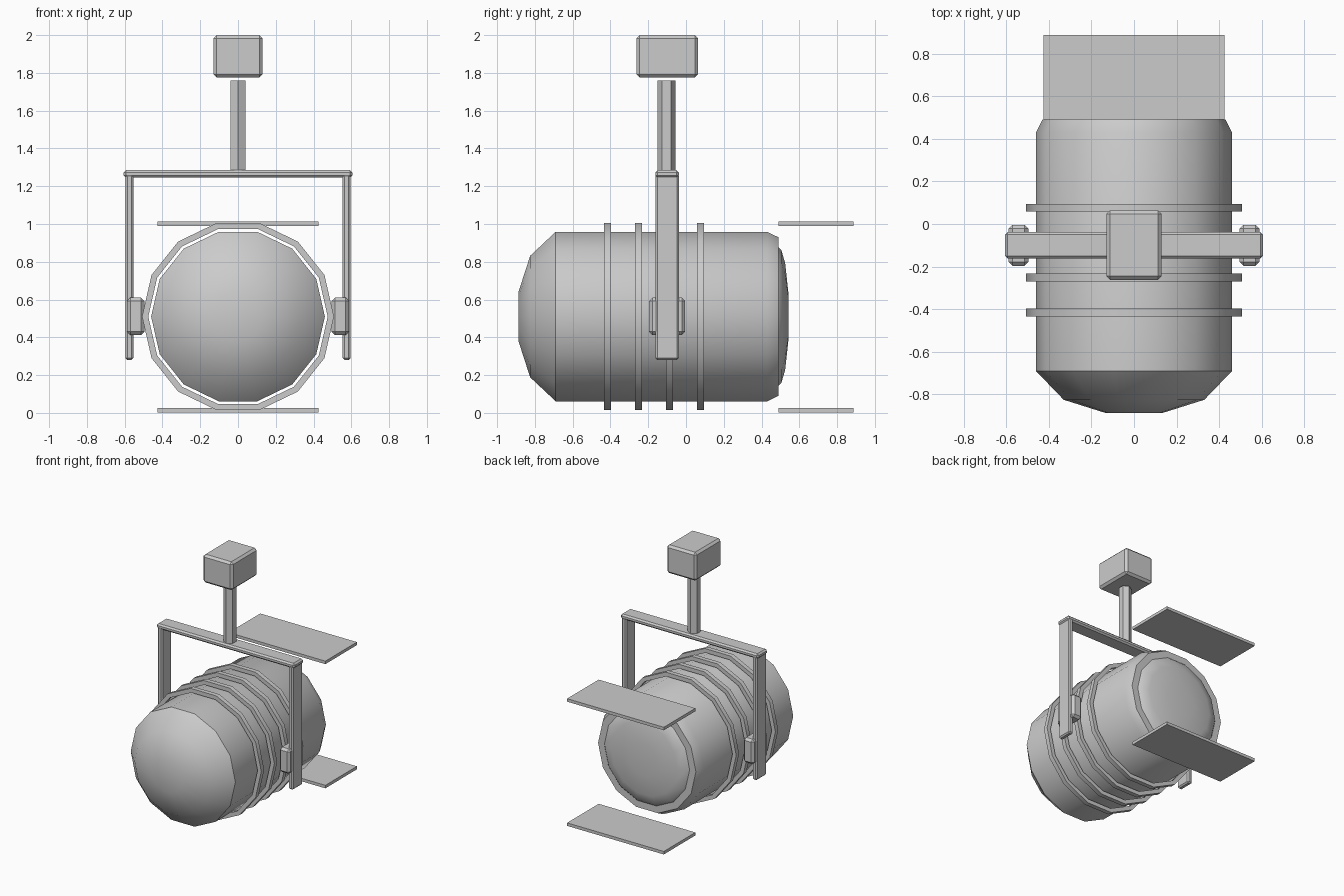
import bpy, bmesh, math

if "Cube" in bpy.data.objects:
    bpy.data.objects.remove(bpy.data.objects["Cube"])

SIDES = 14          # facets around the lamp axis
AXIS_Z = 0.51       # height of the lamp axis
YOKE_Y = -0.1       # depth position of the yoke


def finish(name, bm, smooth=False):
    bmesh.ops.recalc_face_normals(bm, faces=bm.faces)
    mesh = bpy.data.meshes.new(name)
    bm.to_mesh(mesh)
    bm.free()
    ob = bpy.data.objects.new(name, mesh)
    bpy.context.collection.objects.link(ob)
    if smooth:
        bpy.ops.object.select_all(action='DESELECT')
        ob.select_set(True)
        bpy.context.view_layer.objects.active = ob
        bpy.ops.object.shade_smooth_by_angle(angle=math.radians(32))
    return ob


def box(name, lo, hi, bevel=0.0):
    bm = bmesh.new()
    bmesh.ops.create_cube(bm, size=1)
    for v in bm.verts:
        for i in range(3):
            v.co[i] = lo[i] if v.co[i] < 0 else hi[i]
    if bevel:
        bmesh.ops.bevel(bm, geom=bm.edges[:], offset=bevel, segments=1,
                        affect='EDGES', profile=0.5)
    return finish(name, bm)


def lathe(name, profile, closed=False):
    """Turn (radius, y) points around the lamp axis; open ends get caps."""
    bm = bmesh.new()
    loops = []
    for r, y in profile:
        angles = [2 * math.pi * i / SIDES for i in range(SIDES)]
        loops.append([bm.verts.new((r * math.cos(a), y, AXIS_Z + r * math.sin(a)))
                      for a in angles])
    pairs = list(zip(loops, loops[1:]))
    if closed:
        pairs.append((loops[-1], loops[0]))
    else:
        bm.faces.new(loops[0])
        bm.faces.new(loops[-1])
    for a, b in pairs:
        for i in range(SIDES):
            j = (i + 1) % SIDES
            bm.faces.new((a[i], a[j], b[j], b[i]))
    return finish(name, bm, smooth=True)


# Lamp housing with domed rear, chamfered rim and bulging lens
lathe("housing_dome", [(0.46, -0.69), (0.33, -0.825), (0.13, -0.888)])
lathe("housing", [(0.46, -0.69), (0.46, 0.43), (0.43, 0.49)])
lathe("lens", [(0.38, 0.485), (0.36, 0.505), (0.29, 0.525), (0.13, 0.542)])

# Cooling rings, floating just off the housing
for k in range(4):
    y = -0.415 + k * 0.164
    lathe(f"cooling_ring_{k + 1}", [(0.475, y - 0.018), (0.508, y - 0.018),
                                    (0.508, y + 0.018), (0.475, y + 0.018)], closed=True)

# Barn door flaps above and below the opening
for name, z in (("upper_flap", 1.001), ("lower_flap", 0.014)):
    box(name, (-0.425, 0.49, z - 0.012), (0.425, 0.886, z + 0.012))

# Yoke: crossbar, side arms and tilt knobs
box("yoke_crossbar", (-0.605, -0.162, 1.245), (0.605, -0.038, 1.285), 0.012)
for side, s in (("left", -1), ("right", 1)):
    def span(a, b):
        return min(s * a, s * b), max(s * a, s * b)
    x0, x1 = span(0.554, 0.596)
    box(f"{side}_yoke_arm", (x0, -0.162, 0.28), (x1, -0.038, 1.265), 0.01)
    x0, x1 = span(0.495, 0.588)
    box(f"{side}_tilt_knob", (x0, YOKE_Y - 0.096, 0.412), (x1, YOKE_Y + 0.096, 0.61), 0.018)

# Hexagonal hanging stem
bm = bmesh.new()
bmesh.ops.create_cone(bm, cap_ends=True, segments=6, radius1=0.047, radius2=0.047, depth=0.485)
for v in bm.verts:
    v.co.y += YOKE_Y - 0.003
    v.co.z += 1.275 + 0.2425
finish("stem", bm)

# Ceiling clamp block
box("clamp_block", (-0.13, -0.262, 1.775), (0.13, 0.064, 2.0), 0.017)
